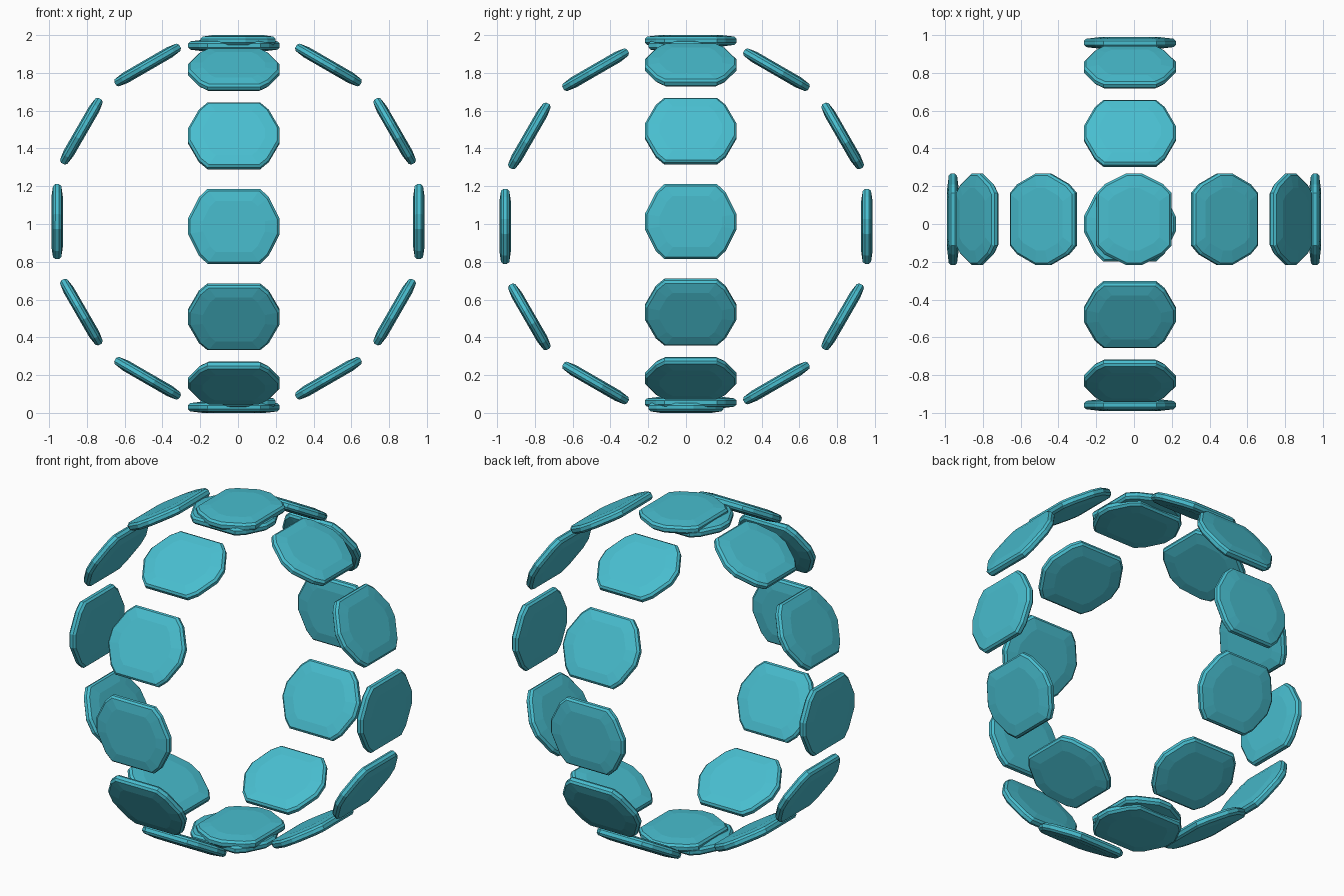
import bpy, bmesh, math
from mathutils import Matrix, Vector

if "Cube" in bpy.data.objects:
    bpy.data.objects.remove(bpy.data.objects["Cube"])

teal = bpy.data.materials.new("teal")
teal.diffuse_color = (0.065, 0.51, 0.62, 1)
teal.use_nodes = True
teal.node_tree.nodes["Principled BSDF"].inputs["Base Color"].default_value = teal.diffuse_color

# One quarter of the plate outline: (across the ring, along the ring)
QUARTER = [(0.243, 0.04), (0.185, 0.155), (0.14, 0.198)]
OUTLINE = (QUARTER + [(-a, t) for a, t in reversed(QUARTER)]
           + [(-a, -t) for a, t in QUARTER]
           + [(a, -t) for a, t in reversed(QUARTER)])
# Plate layers: (height, outline scale), from inner table to outer table
LAYERS = [(-0.03, 0.68), (-0.022, 0.95), (-0.010, 1.0),
          (0.010, 1.0), (0.022, 0.95), (0.03, 0.68)]
RADIUS = 0.9575
COUNT = 12


def plate_mesh():
    """Faceted plate lying flat: x across, y along the ring, z outward."""
    bm = bmesh.new()
    rings = [[bm.verts.new((a * s, t * s, h)) for a, t in OUTLINE]
             for h, s in LAYERS]
    n = len(OUTLINE)
    for low, high in zip(rings, rings[1:]):
        for i in range(n):
            j = (i + 1) % n
            bm.faces.new((low[i], low[j], high[j], high[i]))
    bm.faces.new(rings[0][::-1])
    bm.faces.new(rings[-1])
    bmesh.ops.recalc_face_normals(bm, faces=bm.faces)
    mesh = bpy.data.meshes.new("plate")
    bm.to_mesh(mesh)
    bm.free()
    mesh.materials.append(teal)
    return mesh


def plate_ring(name, centre, turn):
    """Twelve plates around a horizontal axis, facing outward."""
    base = Matrix.Translation(Vector(centre)) @ Matrix.Rotation(turn, 4, 'Z')
    for i in range(COUNT):
        ob = bpy.data.objects.new(f"{name}_plate_{i + 1}", mesh)
        ob.matrix_world = (base @ Matrix.Rotation(math.tau * i / COUNT, 4, 'X')
                           @ Matrix.Translation((0, 0, RADIUS)))
        bpy.context.collection.objects.link(ob)


mesh = plate_mesh()
# Two upright rings crossing at right angles
plate_ring("side_to_side_ring", (0, 0.025, 1.0125), math.pi / 2)
plate_ring("front_to_back_ring", (-0.022, 0, 0.9875), 0)
